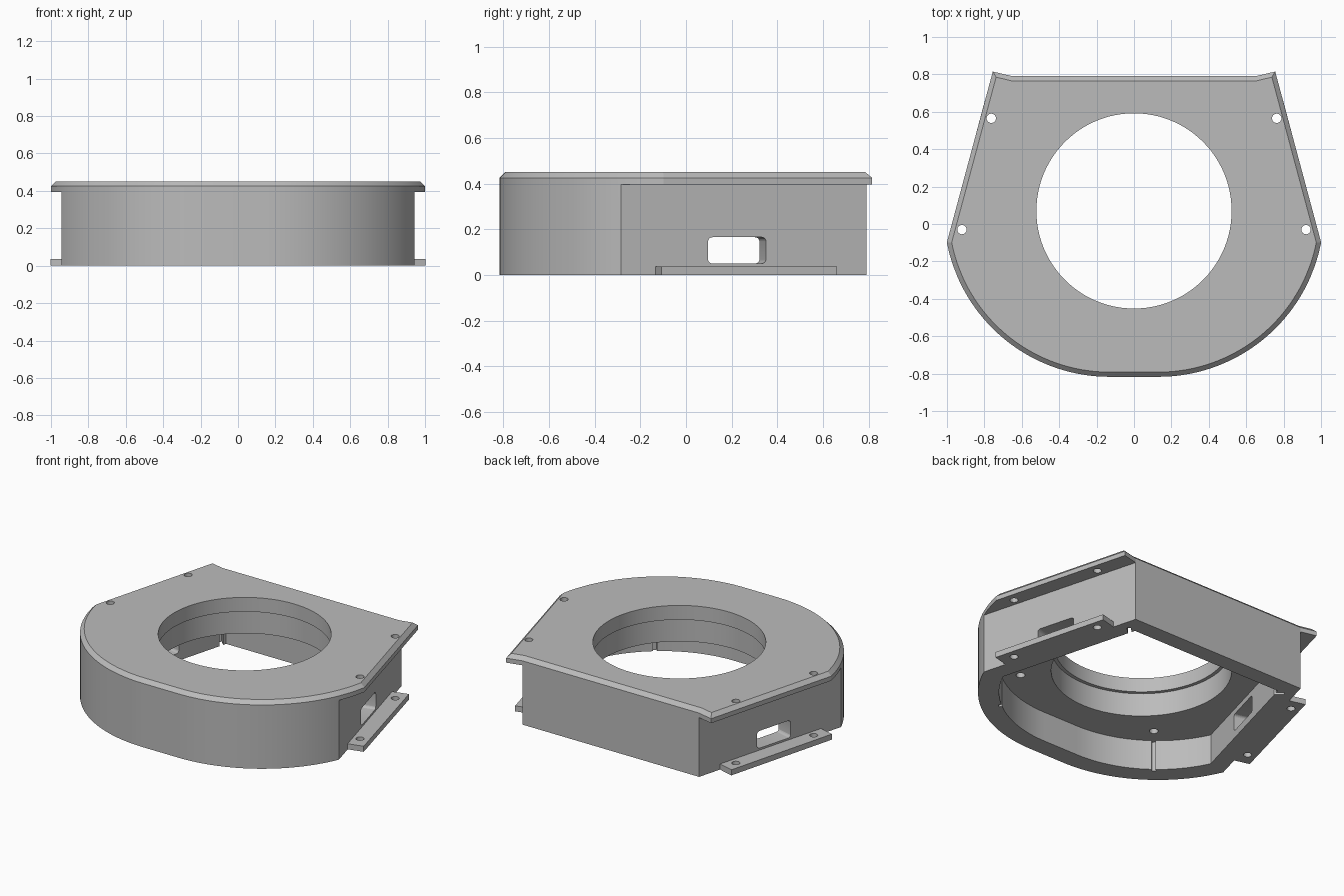
import bpy, bmesh
from math import radians, sin, cos, pi
from mathutils import Vector, Matrix

cube = bpy.data.objects.get("Cube")
if cube:
    bpy.data.objects.remove(cube, do_unlink=True)

grey = bpy.data.materials.new("plain grey")
grey.use_nodes = True
grey.diffuse_color = (0.5, 0.5, 0.5, 1)
grey.node_tree.nodes["Principled BSDF"].inputs["Base Color"].default_value = (0.5, 0.5, 0.5, 1)

CY = 0.07                      # centre of the round opening
ARC_X = 0.13                   # offset of the two front arcs
N = Vector((0.966, 0.257, 0))  # outward normal of the side wall
T = Vector((-0.257, 0.966, 0)) # direction along the side wall, to the back


def prism(name, outline, z0, z1, matrix=None, chamfer=0):
    """Extrude a closed outline from z0 to z1."""
    bm = bmesh.new()
    base = bm.faces.new([bm.verts.new((p[0], p[1], z0)) for p in outline])
    new = bmesh.ops.extrude_face_region(bm, geom=[base])["geom"]
    verts = [g for g in new if isinstance(g, bmesh.types.BMVert)]
    bmesh.ops.translate(bm, verts=verts, vec=(0, 0, z1 - z0))
    if chamfer:
        edges = [g for g in new if isinstance(g, bmesh.types.BMEdge)]
        bmesh.ops.bevel(bm, geom=edges, offset=chamfer, segments=1, affect='EDGES')
    if matrix:
        bmesh.ops.transform(bm, matrix=matrix, verts=bm.verts)
    bmesh.ops.recalc_face_normals(bm, faces=bm.faces)
    mesh = bpy.data.meshes.new(name)
    bm.to_mesh(mesh)
    bm.free()
    mesh.materials.append(grey)
    ob = bpy.data.objects.new(name, mesh)
    bpy.context.collection.objects.link(ob)
    return ob


def combine(target, other, operation):
    """Apply a boolean and remove the helper."""
    mod = target.modifiers.new("bool", 'BOOLEAN')
    mod.operation, mod.solver, mod.object = operation, 'EXACT', other
    bpy.context.view_layer.objects.active = target
    bpy.ops.object.modifier_apply(modifier=mod.name)
    bpy.data.objects.remove(other, do_unlink=True)


def circle(x, y, r, n):
    return [(x + r * cos(2 * pi * i / n), y + r * sin(2 * pi * i / n)) for i in range(n)]


def arc(r, start, n):
    """Left front arc, from the side wall to the flat at the front."""
    angles = [radians(start + (-90 - start) * i / n) for i in range(n + 1)]
    return [(ARC_X + r * cos(a), CY + r * sin(a)) for a in angles]


def symmetric(half):
    return half + [(-x, y) for x, y in reversed(half)]


def bar(a, b, u0, u1, width_dir, along):
    """Rectangle spanning a..b along one direction and u0..u1 across."""
    return lambda o: [o + along * p + width_dir * q
                      for p, q in ((a, u0), (b, u0), (b, u1), (a, u1))]


# Outer shell with overhanging lid
front = arc(0.887, -23.6, 28)
lead = [(ARC_X + 0.887 * cos(radians(a)), CY + 0.887 * sin(radians(a))) for a in (-11, -15, -19)]
body = prism("housing", symmetric([(0.65, 0.79)] + front), 0, 0.395)
lid = prism("lid", symmetric([(0.65, 0.79), (0.755, 0.815)] + lead + front), 0.395, 0.45, chamfer=0.025)
combine(body, lid, 'UNION')

# Mounting tabs along both side walls
wall = Vector((0.895, -0.135, 0))
for s in (1, -1):
    pts = bar(0, 0.794, -0.02, 0.11, N, T)(wall)
    combine(body, prism("tab", [(s * p.x, p.y) for p in pts], 0, 0.037), 'UNION')

# Underside cavity and stepped round opening
cavity = symmetric([(0.563, 0.68)] + arc(0.76, -25.2, 28))
combine(body, prism("cavity", cavity, -0.1, 0.2), 'DIFFERENCE')
combine(body, prism("opening", circle(0, CY, 0.522, 96), -0.1, 0.6), 'DIFFERENCE')
combine(body, prism("counterbore", circle(0, CY, 0.545, 96), -0.1, 0.355), 'DIFFERENCE')

# Rounded window profile
window = []
for i, (cx, cz) in enumerate(((0.112, 0.0375), (-0.112, 0.0375), (-0.112, -0.0375), (0.112, -0.0375))):
    window += [(cx + 0.02 * cos(radians(90 * i + k * 18)),
                cz + 0.02 * sin(radians(90 * i + k * 18))) for k in range(6)]

for s in (1, -1):
    flip = Matrix.Diagonal((s, 1, 1, 1))
    # Window through the side wall
    frame = Matrix((T, (0, 0, 1), N)).transposed().to_4x4()
    frame.translation = (0.8, 0.2225, 0.1075)
    combine(body, prism("window", window, -0.12, 0.12, flip @ frame), 'DIFFERENCE')
    # Screw holes through lid and tab
    for x, y in ((0.92, -0.03), (0.763, 0.565)):
        combine(body, prism("screw_hole", circle(s * x, y, 0.025, 24), -0.1, 0.6), 'DIFFERENCE')
    # Blind holes in the cavity ceiling, each with a groove in the wall
    for v in (1, -1):
        hole = circle(s * 0.525, CY + v * 0.51, 0.027, 24)
        combine(body, prism("blind_hole", hole, 0.1, 0.3), 'DIFFERENCE')
        out = Vector((s, v, 0)).normalized()
        side = Vector((-out.y, out.x, 0))
        groove = bar(0.78, 0.865, -0.012, 0.012, side, out)(Vector((0, CY, 0)))
        combine(body, prism("groove", groove, -0.1, 0.2), 'DIFFERENCE')

# Smooth curved walls, sharp corners
bpy.ops.object.select_all(action='DESELECT')
body.select_set(True)
bpy.context.view_layer.objects.active = body
bpy.ops.object.shade_smooth_by_angle(angle=radians(12))
